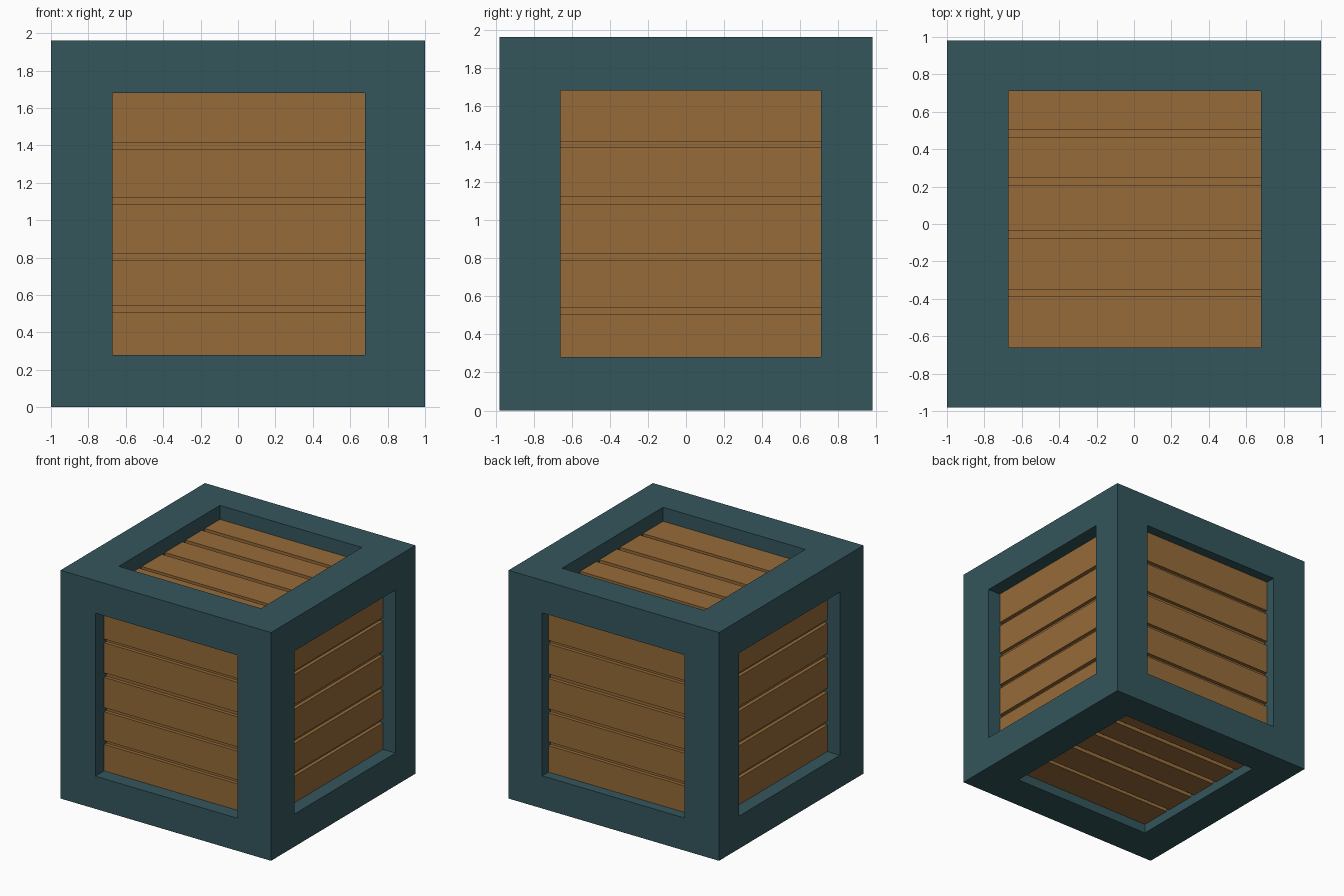
import bpy, bmesh
from itertools import product

if "Cube" in bpy.data.objects:
    bpy.data.objects.remove(bpy.data.objects["Cube"])

def material(name, rgb):
    m = bpy.data.materials.new(name)
    m.diffuse_color = (*rgb, 1)
    m.use_nodes = True
    m.node_tree.nodes["Principled BSDF"].inputs["Base Color"].default_value = m.diffuse_color
    return m

teal = material("teal_paint", (0.034, 0.093, 0.107))
brown = material("brown_wood", (0.305, 0.147, 0.040))

def finish(bm, name, mat):
    bmesh.ops.recalc_face_normals(bm, faces=bm.faces)
    me = bpy.data.meshes.new(name)
    bm.to_mesh(me)
    bm.free()
    ob = bpy.data.objects.new(name, me)
    me.materials.append(mat)
    bpy.context.collection.objects.link(ob)
    return ob

def add_box(bm, lo, hi):
    for v in bmesh.ops.create_cube(bm, size=1)["verts"]:
        v.co = [hi[i] if v.co[i] > 0 else lo[i] for i in range(3)]

# Outer edge and opening limits along x, y, z
CUTS = [(-1, -0.67, 0.68, 1), (-0.98, -0.66, 0.71, 0.98), (0, 0.28, 1.68, 1.96)]

# Frame: a 3x3x3 cell grid keeping only the cells that form the twelve bars
def solid(c):
    return all(0 <= i <= 2 for i in c) and sum(i == 1 for i in c) <= 1

bm = bmesh.new()
corner = {k: bm.verts.new([CUTS[a][k[a]] for a in range(3)])
          for k in product(range(4), repeat=3)}
for cell in filter(solid, product(range(3), repeat=3)):
    for a, s in product(range(3), (0, 1)):
        near = list(cell)
        near[a] += 2 * s - 1
        if solid(near):
            continue
        u, w = (a + 1) % 3, (a + 2) % 3
        quad = []
        for du, dw in ((0, 0), (1, 0), (1, 1), (0, 1)):
            k = list(cell)
            k[a] += s
            k[u] += du
            k[w] += dw
            quad.append(corner[tuple(k)])
        bm.faces.new(quad)
bmesh.ops.delete(bm, geom=[v for v in bm.verts if not v.link_faces], context='VERTS')
finish(bm, "frame", teal)

# Core: groove floors behind the planks
GROOVE, LAP = 0.03, 0.03
FACE_LO, FACE_HI = (-0.88, -0.86, 0.08), (0.88, 0.895, 1.84)
bm = bmesh.new()
add_box(bm, [v + GROOVE for v in FACE_LO], [v - GROOVE for v in FACE_HI])
finish(bm, "core", brown)

# Planks: five per side, split by narrow gaps along z (walls) or y (lid and base)
GAPS = {2: [(0.507, 0.54), (0.788, 0.823), (1.083, 1.122), (1.38, 1.412)],
        1: [(-0.385, -0.35), (-0.075, -0.035), (0.205, 0.245), (0.465, 0.505)]}

def planks(name, axis, top, stack):
    bm = bmesh.new()
    lo = [c[1] - LAP for c in CUTS]
    hi = [c[2] + LAP for c in CUTS]
    if top:
        hi[axis], lo[axis] = FACE_HI[axis], FACE_HI[axis] - 2 * GROOVE
    else:
        lo[axis], hi[axis] = FACE_LO[axis], FACE_LO[axis] + 2 * GROOVE
    starts = [lo[stack]] + [g[1] for g in GAPS[stack]]
    ends = [g[0] for g in GAPS[stack]] + [hi[stack]]
    for s, e in zip(starts, ends):
        lo[stack], hi[stack] = s, e
        add_box(bm, lo, hi)
    finish(bm, name, brown)

for name, axis, top, stack in (
        ("left_planks", 0, False, 2), ("right_planks", 0, True, 2),
        ("front_planks", 1, False, 2), ("back_planks", 1, True, 2),
        ("base_planks", 2, False, 1), ("lid_planks", 2, True, 1)):
    planks(name, axis, top, stack)
